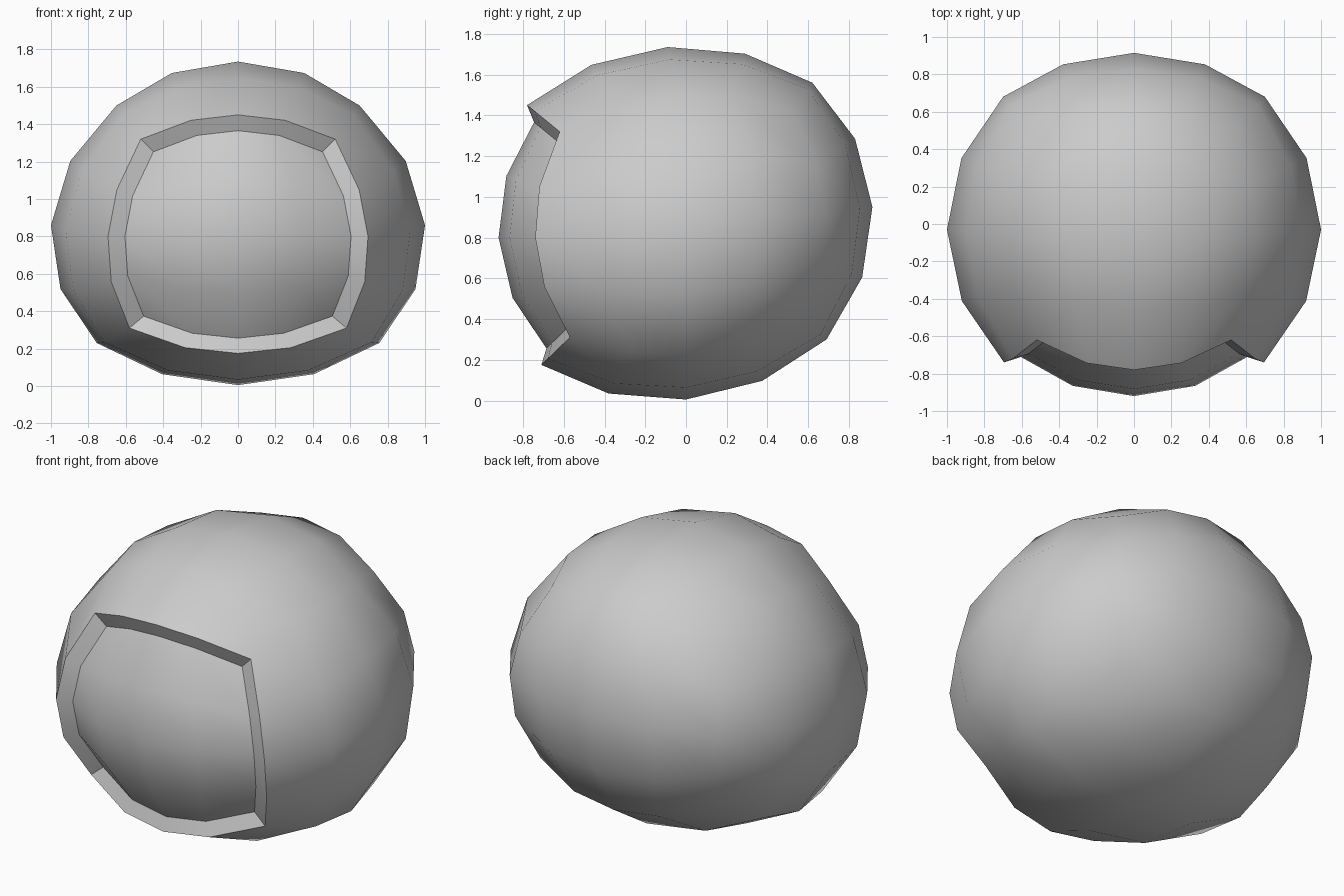
import bpy, bmesh
from math import tan, pi, radians
from mathutils import Vector

if "Cube" in bpy.data.objects:
    bpy.data.objects.remove(bpy.data.objects["Cube"])

RADII = Vector((1.0, 0.93, 0.865))
CENTRE = Vector((0, 0, 0.87))

# Measured landmarks of the shell, keyed by cube direction (x mirrored)
MARKS = {
    (0, 0, 1): (0, -.09, 1.735), (0, 0, -1): (0, 0, .005),
    (0, 1, 0): (0, .915, .95), (0, -1, 0): (0, -.98, .80), (1, 0, 0): (1, -.03, .86),
    (0, -1, 1): (0, -.78, 1.45), (0, -1, -1): (0, -.71, .175),
    (0, 1, 1): (0, .62, 1.56), (0, 1, -1): (0, .69, .30),
    (1, 0, 1): (.65, -.06, 1.50), (1, 0, -1): (.755, .0, .23),
    (1, 1, 0): (.70, .68, .92), (1, -1, 0): (.695, -.74, .80),
    (1, -1, 1): (.52, -.62, 1.32), (1, -1, -1): (.58, -.57, .31),
    (1, 1, 1): (.54, .52, 1.42), (1, 1, -1): (.58, .56, .41),
}


def on_ellipsoid(c):
    d = Vector([tan(v * pi / 4) for v in c]).normalized()
    return CENTRE + d * RADII


OFFSETS = {}
for key, pos in MARKS.items():
    off = Vector(pos) - on_ellipsoid(key)
    OFFSETS[key] = off
    OFFSETS[(-key[0], key[1], key[2])] = Vector((-off.x, off.y, off.z))


def weight(k, t):
    return 1 - t * t if k == 0 else t * (t + k) / 2


def shape(c):
    # Ellipsoid point plus smoothly blended landmark offsets
    p = on_ellipsoid(c)
    for key, off in OFFSETS.items():
        p += off * (weight(key[0], c.x) * weight(key[1], c.y) * weight(key[2], c.z))
    return p


# Cube with a 4 x 4 grid on every side
bm = bmesh.new()
bmesh.ops.create_cube(bm, size=2)
bmesh.ops.subdivide_edges(bm, edges=bm.edges[:], cuts=3, use_grid_fill=True)

# Front side becomes the visor: extrude, then shrink and sink it
front = [f for f in bm.faces if f.calc_center_median().y < -0.99]
res = bmesh.ops.extrude_face_region(bm, geom=front)
visor = {g for g in res["geom"] if isinstance(g, bmesh.types.BMVert)}
old = [f for f in front if f.is_valid]
if old:
    bmesh.ops.delete(bm, geom=old, context='FACES')
visor = {v for v in visor if v.is_valid}

pivot = Vector((0, -.98, .80))
for v in bm.verts:
    v.co = shape(v.co.copy())
    if v in visor:
        v.co = Vector((0, -.92, .80)) + 0.87 * (v.co - pivot)

bmesh.ops.recalc_face_normals(bm, faces=bm.faces[:])
mesh = bpy.data.meshes.new("helmet_shell")
bm.to_mesh(mesh)
bm.free()
helmet = bpy.data.objects.new("helmet_shell", mesh)
bpy.context.collection.objects.link(helmet)
bpy.context.view_layer.objects.active = helmet
helmet.select_set(True)
bpy.ops.object.shade_smooth_by_angle(angle=radians(38))
